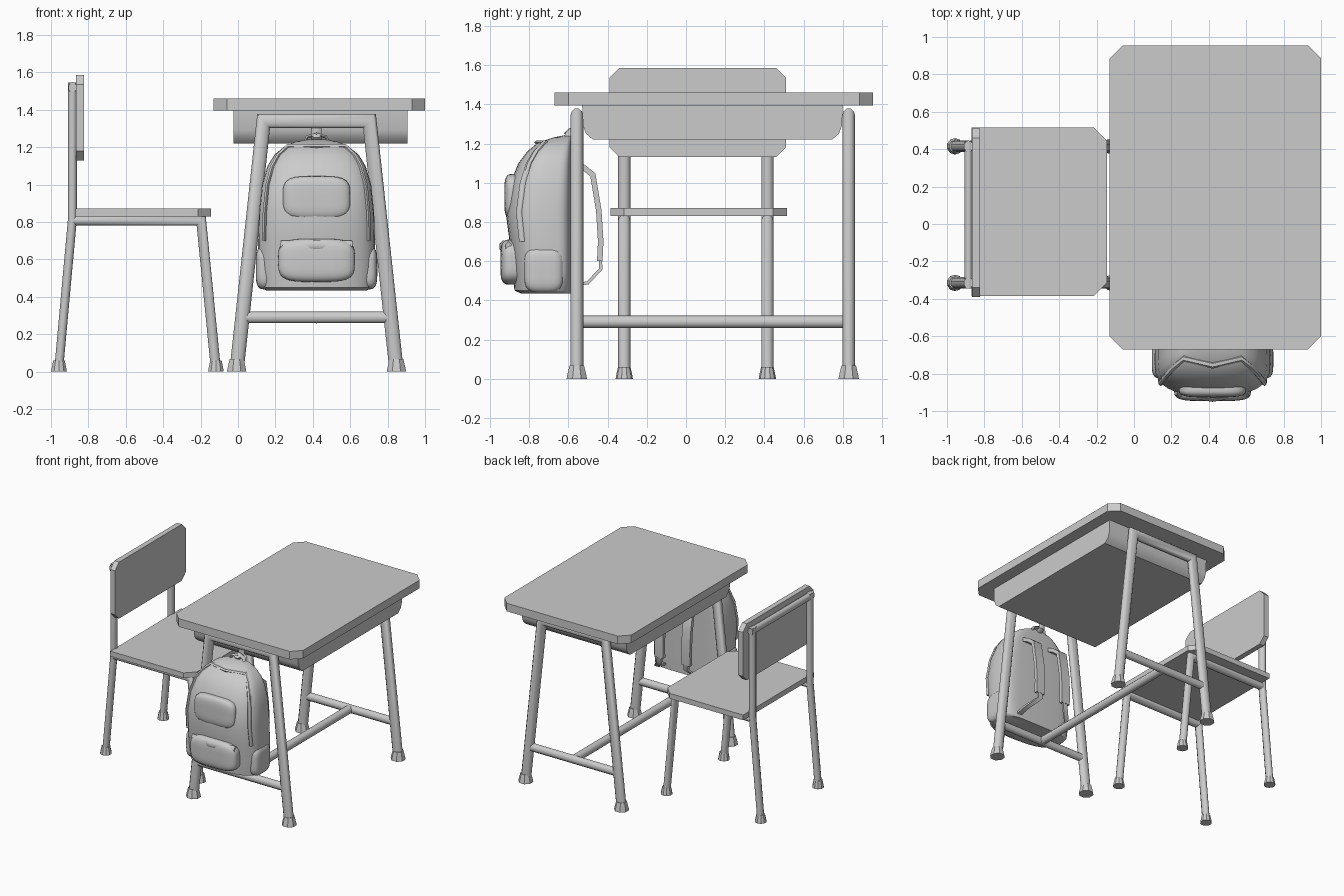
import bpy, bmesh, math
from mathutils import Vector

cube = bpy.data.objects.get("Cube")
if cube:
    bpy.data.objects.remove(cube)

grey = bpy.data.materials.new("plain grey")
grey.use_nodes = True
COLOUR = (0.6, 0.6, 0.6, 1)
grey.diffuse_color = COLOUR
grey.node_tree.nodes["Principled BSDF"].inputs["Base Color"].default_value = COLOUR


def finish(name, bm, smooth=35):
    bmesh.ops.recalc_face_normals(bm, faces=bm.faces)
    mesh = bpy.data.meshes.new(name)
    bm.to_mesh(mesh)
    bm.free()
    mesh.materials.append(grey)
    ob = bpy.data.objects.new(name, mesh)
    bpy.context.collection.objects.link(ob)
    if smooth:
        bpy.ops.object.select_all(action='DESELECT')
        ob.select_set(True)
        bpy.context.view_layer.objects.active = ob
        bpy.ops.object.shade_smooth_by_angle(angle=math.radians(smooth))
    return ob


def loft(name, rings, smooth=35):
    """Skin a list of closed rings and cap both ends."""
    bm = bmesh.new()
    loops = [[bm.verts.new(p) for p in ring] for ring in rings]
    count = len(loops[0])
    for a, b in zip(loops, loops[1:]):
        for i in range(count):
            j = (i + 1) % count
            bm.faces.new((a[i], a[j], b[j], b[i]))
    bm.faces.new(loops[0])
    bm.faces.new(loops[-1])
    return finish(name, bm, smooth)


def sweep(name, path, normal, across, along, sides=10):
    """Mitred tube: 'across' is the radius in the path plane, 'along' follows the normal."""
    pts = [Vector(p) for p in path]
    n = Vector(normal)
    k = math.sqrt(2) if sides == 4 else 1
    rings = []
    for i, p in enumerate(pts):
        t0 = (p - pts[max(i - 1, 0)]).normalized()
        t1 = (pts[min(i + 1, len(pts) - 1)] - p).normalized()
        t = (t0 + t1).normalized()
        mitre = 1 / max(t.dot(t1 if t1.length else t0), 0.5)
        side = t.cross(n).normalized() * mitre
        angles = [2 * math.pi * (j + 0.5) / sides for j in range(sides)]
        rings.append([p + k * (side * across * math.cos(a) + n * along * math.sin(a))
                      for a in angles])
    return loft(name, rings, 50)


def board(name, lo, hi, axis, cuts):
    """Slab with chamfered corners; cuts go round from the low-low corner."""
    u, v = [a for a in range(3) if a != axis]
    corners = [(lo[u], lo[v], 1, 1), (hi[u], lo[v], -1, 1),
               (hi[u], hi[v], -1, -1), (lo[u], hi[v], 1, -1)]
    outline = []
    for i, (a, b, da, db) in enumerate(corners):
        c = cuts[i]
        pair = [(a, b + db * c), (a + da * c, b)]
        if i % 2:
            pair.reverse()
        outline += pair if c else [(a, b)]
    rings = []
    for level in (lo[axis], hi[axis]):
        ring = []
        for a, b in outline:
            p = [level] * 3
            p[u], p[v] = a, b
            ring.append(p)
        rings.append(ring)
    return loft(name, rings, 0)


def foot(name, x, y, r, top, height, sides=8):
    rings = []
    for z, rad in ((0, r), (height * 0.25, r * 0.95), (height, top)):
        rings.append([(x + rad * math.cos(a), y + rad * math.sin(a), z)
                      for a in [2 * math.pi * (j + 0.5) / sides for j in range(sides)]])
    loft(name, rings)


def puff(name, centre, size, power=4):
    """Soft padded box."""
    bm = bmesh.new()
    bmesh.ops.create_icosphere(bm, subdivisions=4, radius=1)
    for v in bm.verts:
        f = sum(abs(c) ** power for c in v.co) ** (-1 / power)
        v.co = Vector(centre[i] + v.co[i] * f * size[i] for i in range(3))
    return finish(name, bm, 60)


# Desk top and tray
board("desk_top", (-0.13, -0.67, 1.395), (1.0, 0.955, 1.46), 2, [0.07] * 4)
tray = [(-0.53, 1.40), (-0.525, 1.29), (-0.51, 1.25), (-0.475, 1.22),
        (0.745, 1.22), (0.78, 1.25), (0.795, 1.29), (0.80, 1.40)]
loft("desk_tray", [[(x, y, z) for y, z in tray] for x in (-0.025, 0.905)], 40)

# Desk end frames
X = 0.42
for end, y in (("front", -0.557), ("back", 0.83)):
    sweep(end + "_desk_frame", [(X - 0.425, y, 0.03), (X - 0.283, y, 1.34),
                                (X + 0.283, y, 1.34), (X + 0.425, y, 0.03)],
          (0, 1, 0), 0.04, 0.033)
    sweep(end + "_desk_crossbar", [(0.03, y, 0.29), (0.81, y, 0.29)], (0, 1, 0), 0.032, 0.028)
    for side in (-1, 1):
        foot(end + "_desk_foot", X + side * 0.427, y, 0.056, 0.04, 0.068)
sweep("desk_stretcher", [(X, -0.557, 0.29), (X, 0.83, 0.29)], (0, 0, 1), 0.03, 0.032)

# Chair seat and backrest
board("chair_seat", (-0.87, -0.385, 0.83), (-0.145, 0.515, 0.872), 2, [0, 0.07, 0.07, 0])
board("chair_backrest", (-0.865, -0.39, 1.13), (-0.823, 0.51, 1.585), 0, [0.05] * 4)

# Chair frame
for y in (-0.315, 0.415):
    sweep("chair_back_leg", [(-0.957, y, 0.03), (-0.885, y, 0.82), (-0.885, y, 1.545)],
          (0, 1, 0), 0.025, 0.031)
    sweep("chair_front_leg", [(-0.88, y, 0.808), (-0.197, y, 0.808), (-0.12, y, 0.03)],
          (0, 1, 0), 0.028, 0.031)
    for x in (-0.957, -0.118):
        foot("chair_foot", x, y, 0.044, 0.032, 0.06, 10)
sweep("chair_back_rail", [(-0.885, -0.345, 1.52), (-0.885, 0.445, 1.52)], (0, 0, 1), 0.022, 0.03)

# Backpack body: height, half width, front depth
BACK, FRONT_POWER = -0.585, 2.6
rows = [(0.435, 0.27, -0.84), (0.45, 0.30, -0.875), (0.55, 0.312, -0.885), (0.70, 0.312, -0.90),
        (0.85, 0.308, -0.92), (1.0, 0.292, -0.895), (1.1, 0.262, -0.855), (1.16, 0.225, -0.81),
        (1.205, 0.17, -0.755), (1.23, 0.11, -0.68), (1.24, 0.05, -0.63)]


def section(z, w, front):
    mid, depth = (front + BACK) / 2, (BACK - front) / 2
    ring = []
    for j in range(32):
        a = 2 * math.pi * j / 32
        c, s = math.cos(a), math.sin(a)
        e = 2 / (FRONT_POWER if s < 0 else 6)
        ring.append((X + w * math.copysign(abs(c) ** e, c),
                     mid + depth * math.copysign(abs(s) ** e, s), z))
    return ring


loft("backpack_body", [section(*r) for r in rows], 60)

# Piping arch over the front panel
share = 0.9
bulge = (1 - share ** FRONT_POWER) ** (1 / FRONT_POWER)
half = [(share * w, (f + BACK) / 2 - (BACK - f) / 2 * bulge, z) for z, w, f in rows[3:9]]
arch = [(X - x, y, z) for x, y, z in half] + [(X, -0.755, 1.205)]
arch += [(X + x, y, z) for x, y, z in reversed(half)]
sweep("backpack_piping", arch, (0, 1, 0), 0.012, 0.018, 6)

# Backpack pockets
puff("lower_pocket", (X, -0.885, 0.595), (0.205, 0.062, 0.115))
sweep("lower_pocket_flap", [(X - 0.19, -0.905, 0.67), (X, -0.935, 0.675), (X + 0.19, -0.905, 0.67)],
      (0, 0, 1), 0.018, 0.03, 6)
puff("upper_pocket", (X, -0.875, 0.93), (0.18, 0.052, 0.115))
for side in (-1, 1):
    puff("side_pocket", (X + side * 0.265, -0.725, 0.555), (0.06, 0.10, 0.115))

# Shoulder straps
for side in (-1, 1):
    a, b = X + side * 0.12, X + side * 0.19
    sweep("shoulder_strap", [(a, -0.60, 1.12), (a, -0.525, 1.08), (a, -0.475, 1.04),
                             (a, -0.445, 0.86), (a, -0.435, 0.70), (a, -0.44, 0.60)],
          (1, 0, 0), 0.014, 0.038, 4)
    sweep("strap_webbing", [(a, -0.438, 0.68), (a, -0.435, 0.56), (b, -0.50, 0.49),
                            (b, -0.60, 0.47)], (1, 0, 0), 0.008, 0.02, 4)

# Carry loop and hook
sweep("carry_loop", [(X - 0.07, -0.61, 1.21), (X - 0.05, -0.595, 1.255), (X, -0.585, 1.27),
                     (X + 0.05, -0.595, 1.255), (X + 0.07, -0.61, 1.21)],
      (0, 1, 0), 0.009, 0.02, 6)
sweep("bag_hook", [(X, -0.557, 1.33), (X, -0.557, 1.25), (X, -0.59, 1.235), (X, -0.615, 1.26)],
      (1, 0, 0), 0.012, 0.026, 6)
